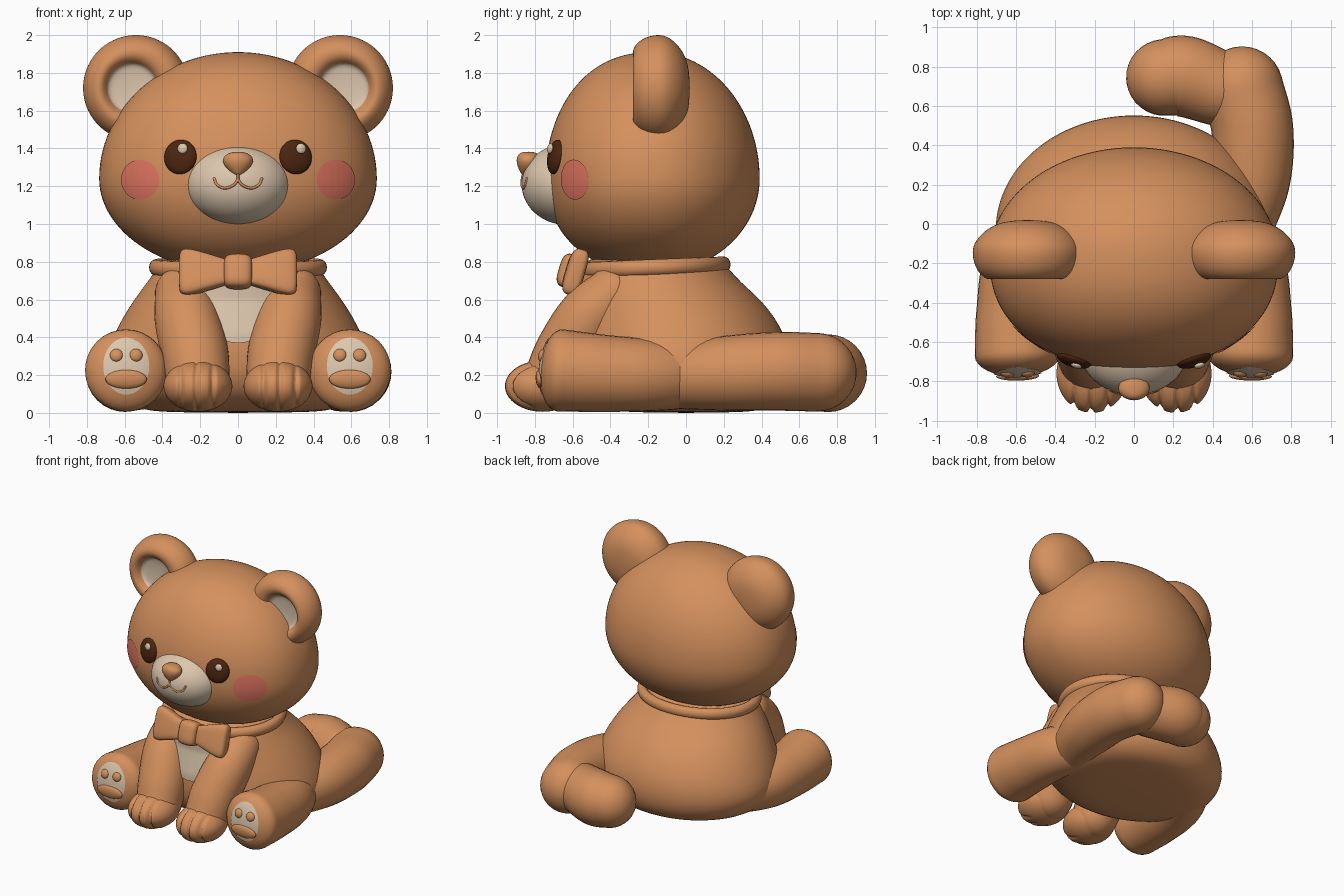
import bpy, bmesh
from math import sin, cos, pi, copysign, exp
from mathutils import Vector, Matrix
from mathutils.bvhtree import BVHTree

if "Cube" in bpy.data.objects:
    bpy.data.objects.remove(bpy.data.objects["Cube"])

X, Y, Z = Vector((1, 0, 0)), Vector((0, 1, 0)), Vector((0, 0, 1))


def material(name, rgb):
    m = bpy.data.materials.new(name)
    m.use_nodes = True
    m.diffuse_color = (*rgb, 1)
    bsdf = m.node_tree.nodes["Principled BSDF"]
    bsdf.inputs["Base Color"].default_value = (*rgb, 1)
    bsdf.inputs["Roughness"].default_value = 0.8
    return m


FUR = material("caramel fur", (0.66, 0.28, 0.11))
CREAM = material("cream", (0.72, 0.57, 0.42))
DARK = material("dark brown", (0.07, 0.018, 0.005))
PINK = material("blush pink", (0.76, 0.18, 0.12))


def finish(name, bm, mat, subsurf=0):
    bmesh.ops.recalc_face_normals(bm, faces=bm.faces)
    me = bpy.data.meshes.new(name)
    bm.to_mesh(me)
    bm.free()
    me.materials.append(mat)
    for p in me.polygons:
        p.use_smooth = True
    ob = bpy.data.objects.new(name, me)
    bpy.context.collection.objects.link(ob)
    if subsurf:
        ob.modifiers.new("smooth", "SUBSURF").levels = subsurf
        ob.modifiers["smooth"].render_levels = subsurf
    return ob


def ring(c, u, v, n=32, power=1.0):
    def s(t):
        return copysign(abs(t) ** power, t)
    return [Vector(c) + u * s(cos(2 * pi * i / n)) + v * s(sin(2 * pi * i / n)) for i in range(n)]


def bridge(bm, a, b):
    for i in range(len(a)):
        j = (i + 1) % len(a)
        bm.faces.new((a[i], a[j], b[j], b[i]))


def loft(name, rings, mat=FUR, subsurf=0, closed=False):
    bm = bmesh.new()
    rows = [[bm.verts.new(p) for p in r] for r in rings]
    for a, b in zip(rows, rows[1:]):
        bridge(bm, a, b)
    if closed:
        bridge(bm, rows[-1], rows[0])
    else:
        bm.faces.new(rows[0])
        bm.faces.new(rows[-1])
    return finish(name, bm, mat, subsurf)


def tube(name, points, ref, mat=FUR, n=32, squash=1.0):
    """Sweep circles along (x, y, z, radius) points, with rounded ends."""
    p = [Vector(q) for q in points]
    p = [2 * p[0] - p[1]] + p + [2 * p[-1] - p[-2]]
    path = []
    for a, b, c, d in zip(p, p[1:], p[2:], p[3:]):
        for k in range(8):
            t = k / 8
            path.append(0.5 * (2 * b + (c - a) * t + (2 * a - 5 * b + 4 * c - d) * t * t
                               + (3 * b - a - 3 * c + d) * t ** 3))
    path.append(p[-2])
    rings = []
    last = len(path) - 1
    for i, q in enumerate(path):
        t = (path[min(i + 1, last)] - path[max(i - 1, 0)]).to_3d().normalized()
        u = t.cross(ref).normalized()
        v = t.cross(u)
        caps = [(0, 1)]
        if i in (0, last):
            caps = [(sin(k * pi / 16.5) * squash, cos(k * pi / 16.5)) for k in range(9)]
            if i == 0:
                caps = [(-h, r) for h, r in reversed(caps)]
        for h, r in caps:
            rings.append(ring(q.to_3d() + t * h * q[3], u * r * q[3], v * r * q[3], n))
    return loft(name, rings, mat)


def ball(name, c, size, mat=FUR, normal=None, seg=40):
    bm = bmesh.new()
    rot = normal.to_track_quat('-Y', 'Z').to_matrix().to_4x4() if normal else Matrix()
    mx = Matrix.Translation(c) @ rot @ Matrix.Diagonal((*size, 1))
    bmesh.ops.create_uvsphere(bm, u_segments=seg, v_segments=seg // 2, radius=1, matrix=mx)
    return finish(name, bm, mat)


def surface(ob):
    """Return a function giving the point and normal on the front of a part."""
    me = ob.data
    tree = BVHTree.FromPolygons([v.co for v in me.vertices], [p.vertices for p in me.polygons])

    def hit(x, z):
        pos, nor, _, _ = tree.ray_cast(Vector((x, -3, z)), Y)
        return pos, (nor if nor.y < 0 else -nor)
    return hit


def patch(name, hit, x, z, rx, rz, mat):
    """Thin painted plate that follows the surface."""
    bm = bmesh.new()
    rows = []
    for k in range(1, 11):
        row = []
        for q in ring((x, 0, z), X * rx * k / 10, Z * rz * k / 10, 40):
            pos, nor = hit(q.x, q.z)
            row.append(bm.verts.new(pos + nor * 0.006))
        rows.append(row)
    bm.faces.new(rows[0])
    for a, b in zip(rows, rows[1:]):
        bridge(bm, a, b)
    ob = finish(name, bm, mat)
    if ob.data.polygons[0].normal.y > 0:
        ob.data.flip_normals()


# Head: ellipsoid with a shorter lower half and a fuller face
bm = bmesh.new()
bmesh.ops.create_uvsphere(bm, u_segments=96, v_segments=56, radius=1)
for v in bm.verts:
    x, y, z = v.co
    y = -0.575 * abs(y) ** 0.86 if y < 0 else 0.56 * y
    v.co = (x * 0.735, y - 0.17, z * (0.67 if z > 0 else 0.5) + 1.24)
head = finish("head", bm, FUR)
on_head = surface(head)

# Muzzle, nose and mouth
muzzle = ball("muzzle", (0, -0.63, 1.21), (0.28, 0.24, 0.215), CREAM, seg=56)
on_muzzle = surface(muzzle)
nose = [(1.256, 0.012), (1.268, 0.035), (1.3, 0.068), (1.335, 0.085), (1.365, 0.072), (1.383, 0.03)]
loft("nose", [ring((0, -0.835, z), X * r, Y * (0.022 + r * 0.5), 24) for z, r in nose], subsurf=2)


def mouth_line(name, pts):
    tube(name, [(*on_muzzle(x, z)[0], 0.007) for x, z in pts], Y, n=10)


mouth_line("mouth_centre", [(0, 1.28), (0, 1.25), (0, 1.225)])

# Body: stacked ovals (height, half width, half depth, centre y)
rows = [(0.0, 0.38, 0.3, 0), (0.02, 0.54, 0.44, 0), (0.1, 0.67, 0.55, -0.02), (0.24, 0.725, 0.595, -0.03),
        (0.42, 0.66, 0.575, -0.045), (0.6, 0.555, 0.495, -0.09), (0.72, 0.455, 0.42, -0.17),
        (0.86, 0.38, 0.34, -0.17)]
body = loft("body", [ring((0, c, z), X * a, Y * b, 48) for z, a, b, c in rows], subsurf=2)
patch("belly_patch", surface(body), 0, 0.555, 0.2, 0.185, CREAM)

# Paired parts
for s, side in ((-1, "right"), (1, "left")):
    # Ear with a cream hollow set slightly outward
    prof = [(0.005, 0.02), (0.13, 0.015), (0.22, -0.03), (0.28, -0.1), (0.285, -0.16), (0.265, -0.235),
            (0.21, -0.287), (0.155, -0.277), (0.13, -0.235), (0.115, -0.22), (0.005, -0.215)]
    rings = [ring((s * (0.56 if y < -0.2 and r < 0.16 else 0.54), y, 1.72), X * r, Z * r) for r, y in prof]
    ear = loft(side + "_ear", rings, subsurf=2)
    ear.data.materials.append(CREAM)
    for p in ear.data.polygons:
        if (p.center - Vector((s * 0.56, p.center.y, 1.72))).length < 0.135 and p.center.y < -0.15:
            p.material_index = 1

    # Eye, highlight, cheek and smile
    pos, nor = on_head(s * 0.305, 1.355)
    ball(side + "_eye", pos, (0.089, 0.035, 0.092), DARK, nor)
    ball(side + "_eye_glint", pos + nor * 0.03 + Vector((0.02, 0, 0.04)), (0.028, 0.014, 0.028), CREAM, nor, 16)
    patch(side + "_cheek", on_head, s * 0.515, 1.235, 0.1, 0.105, PINK)
    mouth_line(side + "_smile", [(0, 1.235), (s * 0.025, 1.205), (s * 0.07, 1.19),
                                 (s * 0.11, 1.207), (s * 0.125, 1.24)])

    # Arm and paw; the paw front is creased into toes
    tube(side + "_arm", [(s * 0.29, -0.38, 0.63, 0.15), (s * 0.27, -0.51, 0.5, 0.172),
                         (s * 0.23, -0.62, 0.32, 0.178), (s * 0.212, -0.69, 0.18, 0.168)], X)
    paw = ball(side + "_paw", (s * 0.212, -0.76, 0.142), (0.182, 0.2, 0.136), seg=96)
    for v in paw.data.vertices:
        front = max(0, min(1, (-0.76 - v.co.y) / 0.1))
        for g in (-0.075, 0.01, 0.095):
            v.co.y += 0.028 * front * exp(-((v.co.x - s * (0.21 + g)) / 0.011) ** 2)

    # Leg, sole and pads
    leg = tube(side + "_leg", [(s * 0.43, 0.1, 0.2, 0.17), (s * 0.57, -0.18, 0.2, 0.19),
                               (s * 0.597, -0.45, 0.21, 0.205), (s * 0.592, -0.665, 0.225, 0.218)], X,
               squash=0.5)
    on_foot = surface(leg)
    patch(side + "_sole", on_foot, s * 0.592, 0.247, 0.12, 0.148, CREAM)
    for name, dx, z, a, b in (("heel_pad", 0, 0.178, 0.11, 0.05), ("outer_pad", 0.052, 0.305, 0.035, 0.035),
                              ("inner_pad", -0.052, 0.305, 0.035, 0.035)):
        pos, nor = on_foot(s * (0.592 + dx), z)
        ball(f"{side}_{name}", pos, (a, 0.022, b), FUR, nor, 24)

# Tail: bent round the side, with a separate plump tip
tube("tail", [(0.52, -0.05, 0.19, 0.17), (0.595, 0.22, 0.21, 0.198), (0.602, 0.48, 0.22, 0.208),
              (0.55, 0.695, 0.215, 0.208)], Z)
tube("tail_tip", [(0.43, 0.69, 0.21, 0.192), (0.26, 0.75, 0.21, 0.206), (0.155, 0.745, 0.21, 0.195)], Z)

# Collar
loft("collar", [ring((0.435 * cos(a), -0.17 + 0.37 * sin(a), 0.77 + 0.015 * sin(a)),
                     Vector((cos(a), sin(a), 0)) * 0.036, Z * 0.043, 16)
                for a in (2 * pi * i / 64 for i in range(64))], closed=True)

# Bow: flared wings and a knot, leaning back at the top
lean_up = Vector((0, 0.3, 1)).normalized()
lean_out = lean_up.cross(X)
wing = [(0.03, 0.06, 0.03), (0.07, 0.07, 0.04), (0.14, 0.092, 0.05), (0.22, 0.118, 0.052), (0.28, 0.13, 0.05),
        (0.305, 0.118, 0.042), (0.314, 0.08, 0.025)]
for s, side in ((-1, "right"), (1, "left")):
    loft(side + "_bow_wing", [ring((s * x, -0.6 + abs(x) * 0.06, 0.745), lean_up * h, lean_out * d, 32, 0.55)
                              for x, h, d in wing], subsurf=1)
knot = [(-0.075, 0.06, 0.03), (-0.066, 0.085, 0.055), (-0.03, 0.093, 0.066),
        (0.03, 0.093, 0.066), (0.066, 0.085, 0.055), (0.075, 0.06, 0.03)]
loft("bow_knot", [ring((x, -0.61, 0.748), lean_up * h, lean_out * d, 32, 0.6) for x, h, d in knot], subsurf=1)
